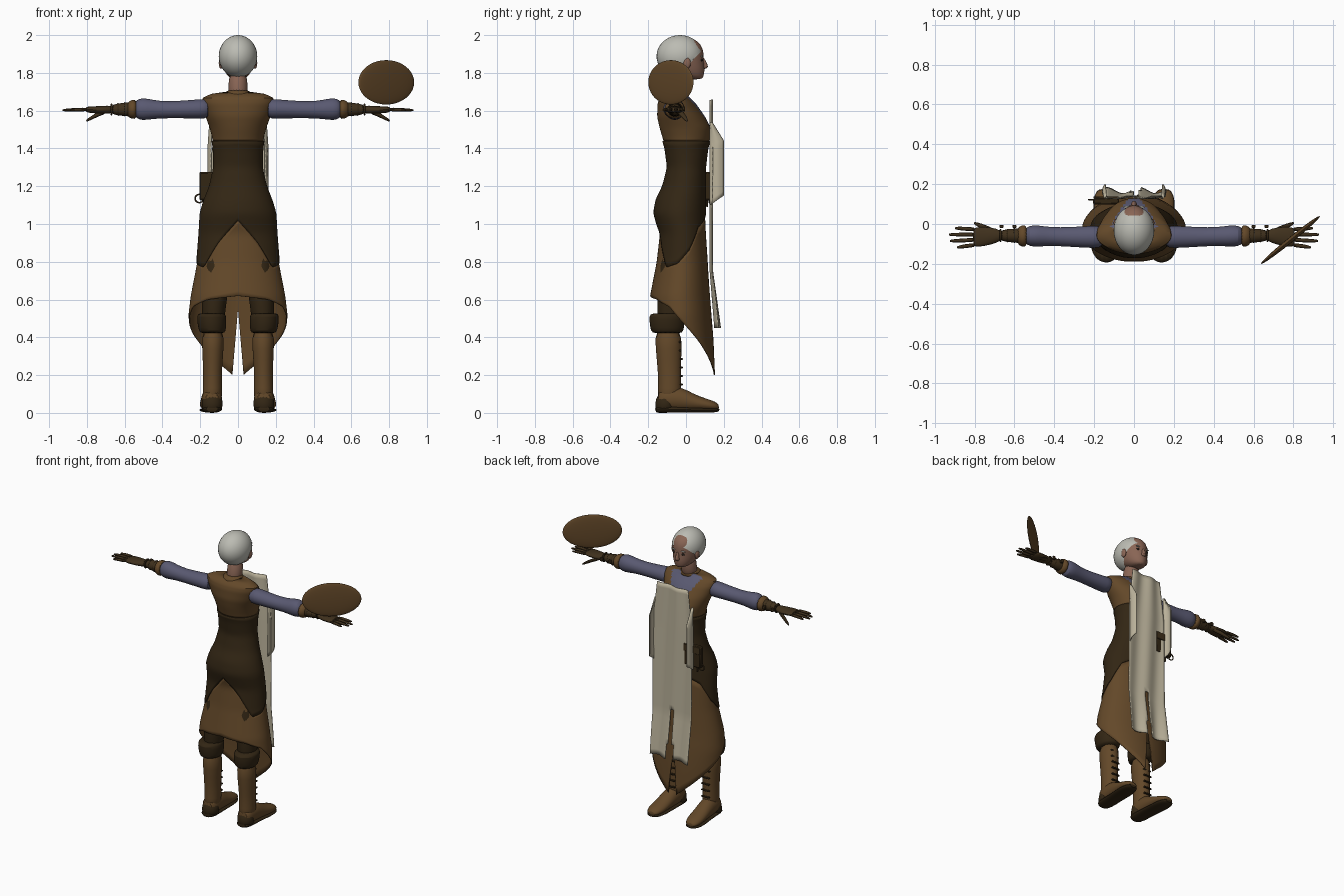
import bpy, bmesh, math
from mathutils import Vector

cube = bpy.data.objects.get("Cube")
if cube:
    bpy.data.objects.remove(cube)

made = []


def material(name, rgb):
    m = bpy.data.materials.new(name)
    m.use_nodes = True
    m.diffuse_color = (*rgb, 1)
    m.node_tree.nodes["Principled BSDF"].inputs["Base Color"].default_value = (*rgb, 1)
    return m


BROWN = material("brown leather", (.125, .065, .022))
DARK = material("dark leather", (.032, .019, .007))
GLOVE = material("glove leather", (.05, .03, .012))
BLUE = material("blue grey cloth", (.10, .10, .165))
CREAM = material("cream cloth", (.5, .45, .33))
HAIR = material("white hair", (.5, .5, .45))
SKIN = material("skin", (.25, .13, .09))
LIP = material("lips", (.16, .06, .05))
EYE = material("eye dark", (.02, .015, .012))


def finish(name, bm, mats, mirror=False, subsurf=0, thick=0):
    bmesh.ops.recalc_face_normals(bm, faces=bm.faces[:])
    me = bpy.data.meshes.new(name)
    bm.to_mesh(me)
    bm.free()
    ob = bpy.data.objects.new(name, me)
    bpy.context.collection.objects.link(ob)
    for m in mats:
        me.materials.append(m)
    if thick:
        ob.modifiers.new("thickness", 'SOLIDIFY').thickness = thick
    if subsurf:
        ob.modifiers.new("smooth", 'SUBSURF').levels = subsurf
        ob.modifiers["smooth"].render_levels = subsurf
    if mirror:
        ob.modifiers.new("mirror", 'MIRROR')
    made.append(ob)
    return ob


def bridge(bm, rows, closed=True):
    faces = []
    for a, b in zip(rows, rows[1:]):
        for i in range(len(a) if closed else len(a) - 1):
            j = (i + 1) % len(a)
            faces.append(bm.faces.new((a[i], a[j], b[j], b[i])))
    return faces


def loft(name, axis, rings, mat, mirror=False, n=16, subsurf=1):
    """Rings along an axis: (position, centre 1, centre 2, radius 1, radius 2)."""
    bm = bmesh.new()
    rows = []
    for p, c1, c2, r1, r2 in rings:
        row = []
        for i in range(n):
            t = math.tau * i / n
            u, v = c1 + r1 * math.cos(t), c2 + r2 * math.sin(t)
            row.append(bm.verts.new({'x': (p, u, v), 'y': (u, p, v), 'z': (u, v, p)}[axis]))
        rows.append(row)
    bridge(bm, rows)
    bm.faces.new(rows[0])
    bm.faces.new(rows[-1])
    return finish(name, bm, [mat], mirror, subsurf)


def ball(name, loc, scale, mat, mirror=False, cut=None, turn=0):
    bm = bmesh.new()
    bmesh.ops.create_uvsphere(bm, u_segments=32, v_segments=20, radius=1)
    bmesh.ops.scale(bm, vec=scale, verts=bm.verts)
    bmesh.ops.translate(bm, vec=loc, verts=bm.verts)
    if cut:
        bmesh.ops.bisect_plane(bm, geom=bm.verts[:] + bm.edges[:] + bm.faces[:],
                               plane_co=cut[0], plane_no=cut[1], clear_outer=True)
    ob = finish(name, bm, [mat], mirror)
    return ob


def box(name, loc, size, mat, mirror=False):
    bm = bmesh.new()
    bmesh.ops.create_cube(bm, size=1)
    bmesh.ops.scale(bm, vec=size, verts=bm.verts)
    bmesh.ops.translate(bm, vec=loc, verts=bm.verts)
    bmesh.ops.bevel(bm, geom=bm.edges[:], offset=min(size) * .2, segments=1, affect='EDGES')
    return finish(name, bm, [mat], mirror)


def lookup(table, t):
    if t <= table[0][0]:
        return table[0][1:]
    for a, b in zip(table, table[1:]):
        if t <= b[0]:
            f = (t - a[0]) / (b[0] - a[0])
            return [p + (q - p) * f for p, q in zip(a[1:], b[1:])]
    return table[-1][1:]


# Coat outline: height, half width, back, front
COAT = [(.2, .23, -.17, .155), (.4, .255, -.19, .145), (.52, .262, -.195, .135),
        (.62, .25, -.19, .125), (.8, .215, -.155, .115), (.95, .203, -.138, .105),
        (1.06, .197, -.168, .1), (1.13, .175, -.155, .1), (1.2, .147, -.12, .1),
        (1.3, .125, -.095, .1), (1.4, .128, -.108, .112), (1.46, .137, -.125, .128),
        (1.51, .15, -.14, .13), (1.57, .172, -.153, .1), (1.64, .19, -.15, .05),
        (1.67, .186, -.14, .02), (1.69, .14, -.115, .0), (1.7, .06, -.09, .0)]
# Lower edges by angle, from the back (-90) round to the front (90)
PANEL = [(-90, 1.02), (-60, .9), (-35, .77), (-10, .79), (15, .86), (40, .98), (90, 1.06)]
HEM = [(-90, .62), (-50, .6), (-20, .56), (0, .49), (30, .39), (60, .28), (83, .2), (90, .55)]


def coat_point(theta, z):
    spread = .012 if z < 1.6 else .002
    samples = [lookup(COAT, z + spread * k) for k in (-1, 0, 1)]
    w, back, front = [sum(s) / 3 for s in zip(*samples)]
    return (w * math.cos(theta), (back + front) / 2 + (front - back) / 2 * math.sin(theta), z)


def coat_section(name, low, high, mats, rows=16, rule=None, thick=.006):
    bm = bmesh.new()
    grid = []
    for r in range(rows + 1):
        row = []
        for i in range(96):
            theta = math.tau * i / 96
            deg = math.degrees(math.asin(max(-1, min(1, math.sin(theta)))))
            a, b = low(deg), high(deg)
            row.append(bm.verts.new(coat_point(theta, a + (b - a) * r / rows)))
        grid.append(row)
    for f in bridge(bm, grid):
        if rule and rule(f.calc_center_median()):
            f.material_index = 1
    return finish(name, bm, mats, thick=thick)


panel = lambda d: lookup(PANEL, d)[0]
hem = lambda d: lookup(HEM, d)[0]
seam = lambda d: 1.44
coat_section("coat_skirt", hem, panel, [BROWN])
coat_section("leather_bodice", panel, seam, [DARK], rows=24)
coat_section("vest", seam, lambda d: 1.7, [BROWN, BLUE], rows=24,
             rule=lambda c: c.y > -.02 and c.z > 1.5 and abs(c.x) < .02 + (c.z - 1.5) * .5)
loft("bodice_seam", 'z', [(1.435, 0, 0, .133, .118), (1.445, 0, .001, .136, .122)], DARK, n=32)

# Neck, collar and head
loft("neck", 'z', [(1.66, 0, -.045, .055, .055), (1.72, 0, -.035, .05, .05),
                   (1.81, 0, -.025, .052, .055)], SKIN)
loft("collar", 'z', [(1.67, 0, -.055, .085, .075), (1.69, 0, -.053, .068, .066),
                     (1.712, 0, -.05, .063, .06)], BROWN)
loft("head", 'z', [(1.765, 0, .05, .03, .035), (1.785, 0, .02, .058, .075),
                   (1.82, 0, -.012, .078, .112), (1.86, 0, -.025, .088, .12),
                   (1.9, 0, -.025, .09, .12), (1.94, 0, -.025, .086, .112),
                   (1.975, 0, -.03, .062, .085), (1.99, 0, -.03, .03, .04)], SKIN, n=24, subsurf=2)
ball("hair", (0, -.032, 1.888), (.102, .124, .112), HAIR,
     cut=(Vector((0, .02, 1.85)), Vector((0, .08, -.075))))
ball("ear", (.09, .005, 1.852), (.012, .02, .03), SKIN, True)
loft("nose", 'z', [(1.82, 0, .09, .016, .016), (1.833, 0, .096, .017, .025),
                   (1.85, 0, .093, .011, .018), (1.885, 0, .085, .008, .01)], SKIN, n=12)
ball("eye", (.033, .083, 1.868), (.014, .006, .007), EYE, True)
ball("eyebrow", (.035, .084, 1.888), (.02, .006, .004), HAIR, True)
ball("mouth", (0, .087, 1.805), (.022, .008, .006), LIP)

# Arms: sleeves, cuffs, gloves and fingers
loft("sleeve", 'x', [(.15, -.065, 1.61, .055, .055), (.2, -.065, 1.61, .058, .052),
                     (.32, -.065, 1.605, .05, .046), (.42, -.063, 1.605, .047, .046),
                     (.48, -.06, 1.608, .055, .058), (.525, -.06, 1.608, .054, .06),
                     (.55, -.06, 1.608, .035, .035)], BLUE, True)
loft("bracer", 'x', [(.52, -.06, 1.607, .042, .045), (.6, -.058, 1.607, .036, .036),
                     (.68, -.058, 1.606, .03, .028)], GLOVE, True)
loft("bracer_cuff", 'x', [(.535, -.06, 1.607, .056, .054), (.56, -.06, 1.607, .058, .052),
                          (.59, -.06, 1.607, .04, .04)], BROWN, True)
for x, r in ((.6, .042), (.635, .038), (.67, .036)):
    loft("bracer_strap", 'x', [(x - .008, -.058, 1.607, r, r), (x + .008, -.058, 1.607, r, r)],
         DARK, True)
for x in (.6, .665):
    box("bracer_buckle", (x, -.012, 1.61), (.02, .016, .024), GLOVE, True)
loft("palm", 'x', [(.66, -.058, 1.606, .028, .024), (.72, -.06, 1.604, .045, .021),
                   (.78, -.065, 1.605, .052, .018), (.81, -.066, 1.606, .047, .014)], GLOVE, True)
for k, tip in enumerate((.9, .93, .925, .89)):
    y = -.027 - .026 * k
    loft("finger", 'x', [(.79, y, 1.606, .012, .012), (.85, y - .003 * (k - 1), 1.606, .011, .01),
                         (tip - .01, y - .006 * (k - 1), 1.603, .009, .008),
                         (tip, y - .006 * (k - 1), 1.602, .004, .004)], GLOVE, True, n=8)
loft("thumb", 'x', [(.69, -.045, 1.6, .016, .014), (.74, -.02, 1.582, .016, .014),
                    (.785, -.003, 1.557, .012, .011), (.805, .006, 1.545, .006, .006)],
     GLOVE, True, n=8)

# Oval shield standing over the left hand
shield = ball("shield", (0, 0, 0), (.19, .014, .1175), BROWN)
shield.location = (.785, -.08, 1.75)
shield.rotation_euler = (0, 0, math.radians(39))

# Legs and boots
loft("trouser_leg", 'z', [(.42, .135, -.09, .058, .066), (.62, .125, -.075, .07, .082),
                          (.95, .1, -.04, .085, .085)], DARK, True)
loft("boot_shaft", 'z', [(.05, .137, -.09, .055, .066), (.13, .135, -.085, .052, .062),
                         (.22, .135, -.088, .05, .062), (.34, .133, -.092, .058, .07),
                         (.45, .133, -.095, .062, .074)], BROWN, True)
loft("boot_cuff", 'z', [(.42, .135, -.098, .062, .074), (.432, .136, -.1, .072, .088),
                        (.47, .138, -.1, .078, .094), (.515, .14, -.1, .08, .098),
                        (.53, .14, -.098, .07, .085)], DARK, True)
loft("boot_cuff_band", 'z', [(.475, .138, -.1, .08, .097), (.495, .138, -.1, .081, .099)],
     BROWN, True)
loft("boot_foot", 'y', [(-.155, .137, .07, .04, .045), (-.11, .137, .075, .056, .065),
                        (-.03, .14, .075, .055, .068), (.04, .144, .055, .056, .045),
                        (.11, .148, .043, .058, .032), (.155, .15, .036, .045, .025),
                        (.175, .15, .03, .025, .014)], BROWN, True)
loft("boot_sole", 'y', [(-.165, .137, .02, .035, .02), (-.13, .137, .02, .058, .021),
                        (-.02, .14, .018, .054, .015), (.08, .147, .015, .062, .014),
                        (.15, .15, .015, .052, .014), (.178, .15, .018, .026, .011)], DARK, True)
loft("heel_counter", 'z', [(0, .137, -.112, .054, .054), (.05, .137, -.108, .058, .056),
                           (.1, .136, -.105, .052, .053)], DARK, True)
for k in range(6):
    box("boot_lace", (.135, -.024 - .002 * k * (k > 3), .15 + .045 * k), (.06, .014, .009), DARK, True)


# Hanging cloth: broad panel with a slit, and folded flaps at its sides
def cloth(name, x0, x1, z0, z1, shape, cols=12, rows=36, slit=None):
    bm = bmesh.new()
    grid = [[bm.verts.new(shape(x0 + (x1 - x0) * i / cols, z0 + (z1 - z0) * r / rows))
             for i in range(cols + 1)] for r in range(rows + 1)]
    faces = bridge(bm, grid, closed=False)
    if slit:
        bmesh.ops.delete(bm, geom=[f for f in faces if slit(f.calc_center_median())],
                         context='FACES')
    return finish(name, bm, [CREAM], thick=.005)


def panel_shape(x, z):
    taper = .78 + .22 * min(1, (1.66 - z) / .3)
    flare = max(0, (.75 - z) / .3)
    fold = .007 * math.sin(x * 38 + z * 2)
    return (x * taper + .01, .137 + fold + flare * (.033 + 1.2 * fold),
            z - max(0, z - 1.5) * .2 * (.15 - x))


cloth("tabard", -.15, .15, .45, 1.66, panel_shape, cols=24,
      slit=lambda c: c.z < .85 and abs(c.x - .01) < .013 * (.9 - c.z) / .25)
for s in (-1, 1):
    cloth("tabard_flap", 0, 1, 0, 1, lambda u, v: (
        s * (.145 + .016 * math.sin(u * 3) - .03 * max(0, v - .7)),
        .125 + u * (.075 - .06 * max(0, v - .75) * 4),
        1.1 + .44 * v + .05 * u * (1 - v)), cols=8, rows=16)

# Pouch, strap and key ring on the right hip
box("pouch", (-.14, .115, 1.2), (.13, .035, .15), DARK)
box("pouch_flap", (-.14, .134, 1.25), (.125, .009, .05), GLOVE)
box("pouch_strap", (-.165, .112, 1.14), (.016, .01, .1), GLOVE)
bpy.ops.mesh.primitive_torus_add(location=(-.205, .122, 1.135), rotation=(math.pi / 2, 0, 0),
                                 major_radius=.022, minor_radius=.004,
                                 major_segments=20, minor_segments=6)
ring = bpy.context.object
ring.name = "key_ring"
ring.data.materials.append(GLOVE)
made.append(ring)

bpy.ops.object.select_all(action='DESELECT')
for ob in made:
    ob.select_set(True)
bpy.context.view_layer.objects.active = made[0]
bpy.ops.object.shade_smooth_by_angle(angle=math.radians(40))
